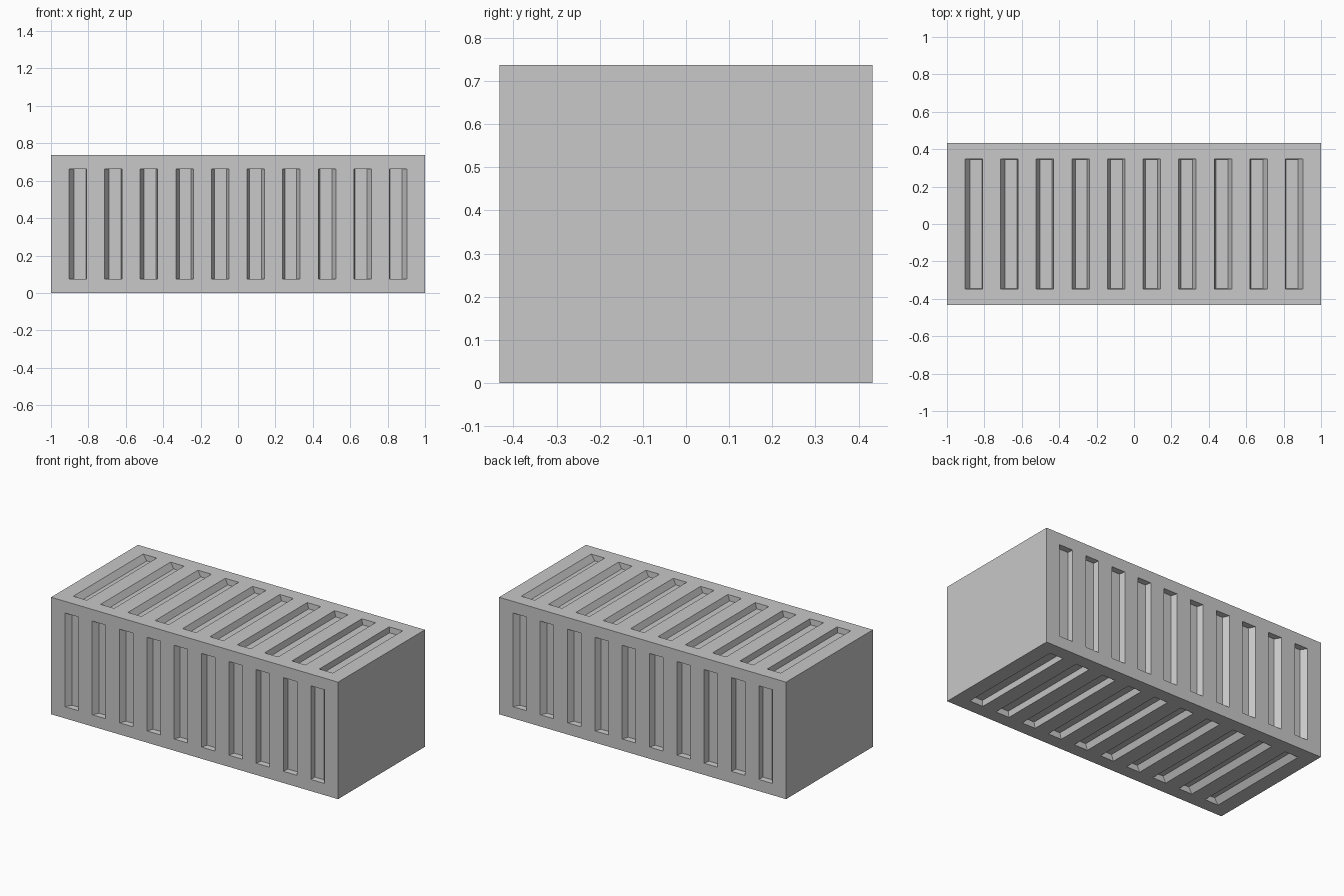
import bpy, bmesh

if "Cube" in bpy.data.objects:
    bpy.data.objects.remove(bpy.data.objects["Cube"])

# Overall size and slot layout
HX, HY, H = 1.0, 0.432, 0.737
HZ = H / 2
N, PITCH, HALF_W = 10, 0.1905, 0.047
FLOOR_PITCH, FLOOR_HALF = 0.188, 0.032
DEPTH = 0.036

grey = bpy.data.materials.new("light grey")
grey.diffuse_color = (0.58, 0.58, 0.58, 1)
grey.use_nodes = True
grey.node_tree.nodes["Principled BSDF"].inputs["Base Color"].default_value = grey.diffuse_color

bm = bmesh.new()


def quad(points):
    bm.faces.new([bm.verts.new(p) for p in points])


def slotted_side(place, half_t, slot_t):
    """Flat side with ten recessed slots; place(x, t, d) maps to 3D."""
    def q(*pts):
        quad([place(*p) for p in pts])

    xs = [-HX]
    for i in range(N):
        c = (i - (N - 1) / 2) * PITCH
        xs += [c - HALF_W, c + HALF_W]
    xs.append(HX)
    ts = [-half_t, -slot_t, slot_t, half_t]
    for i in range(len(xs) - 1):
        a, b = xs[i], xs[i + 1]
        for j in range(3):
            t0, t1 = ts[j], ts[j + 1]
            outer = [(a, t0, 0), (b, t0, 0), (b, t1, 0), (a, t1, 0)]
            if j != 1 or i % 2 == 0:
                q(*outer)
                continue
            # recess: tapered walls and a narrower floor
            c = ((i - 1) / 2 - (N - 1) / 2) * FLOOR_PITCH
            f0, f1, e = c - FLOOR_HALF, c + FLOOR_HALF, slot_t - 0.002
            inner = [(f0, -e, DEPTH), (f1, -e, DEPTH),
                     (f1, e, DEPTH), (f0, e, DEPTH)]
            q(*inner)
            for k in range(4):
                m = (k + 1) % 4
                q(outer[k], outer[m], inner[m], inner[k])


# Front, back, top and bottom slotted sides
for s in (-1, 1):
    slotted_side(lambda x, t, d: (x, s * (HY - d), HZ + t), HZ, 0.295)
    slotted_side(lambda x, t, d: (x, t, HZ + s * (HZ - d)), HY, 0.348)
    # Plain end
    quad([(s * HX, -HY, 0), (s * HX, HY, 0), (s * HX, HY, H), (s * HX, -HY, H)])

bmesh.ops.remove_doubles(bm, verts=bm.verts, dist=0.0001)
bmesh.ops.recalc_face_normals(bm, faces=bm.faces)

mesh = bpy.data.meshes.new("slotted_block")
bm.to_mesh(mesh)
bm.free()
mesh.materials.append(grey)
block = bpy.data.objects.new("slotted_block", mesh)
bpy.context.collection.objects.link(block)
